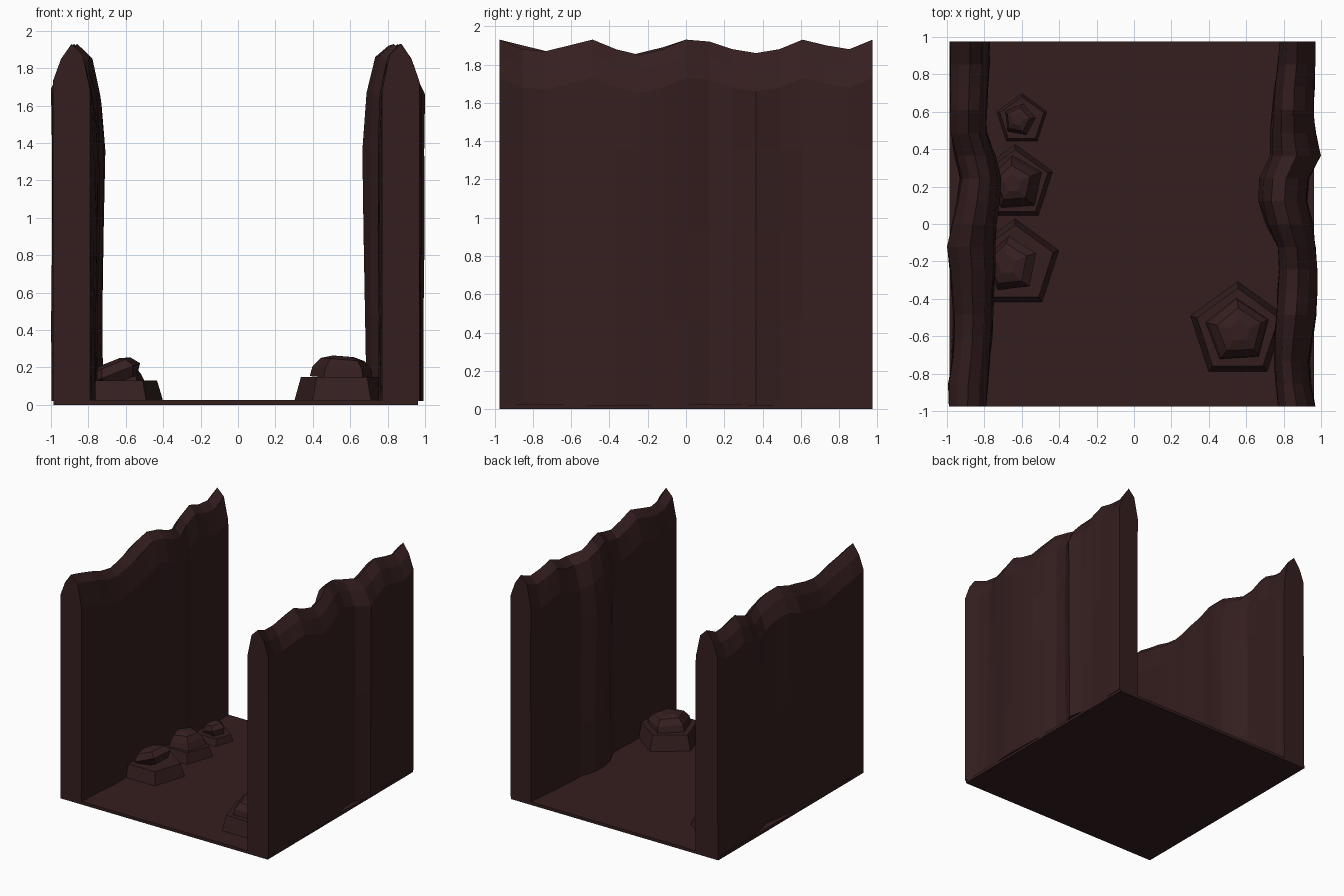
import bpy
import bmesh
import math
import random
from mathutils import Matrix, Vector

random.seed(4)
if "Cube" in bpy.data.objects:
    bpy.data.objects.remove(bpy.data.objects["Cube"], do_unlink=True)


def make_material(name, colour):
    mat = bpy.data.materials.new(name)
    mat.use_nodes = True
    mat.diffuse_color = colour
    bsdf = next(n for n in mat.node_tree.nodes if n.type == "BSDF_PRINCIPLED")
    bsdf.inputs["Base Color"].default_value = colour
    bsdf.inputs["Roughness"].default_value = 0.9
    return mat


stone = make_material("dark brown stone", (0.036, 0.0135, 0.0138, 1))


def finish(bm, name):
    bmesh.ops.recalc_face_normals(bm, faces=bm.faces)
    mesh = bpy.data.meshes.new(name)
    bm.to_mesh(mesh)
    bm.free()
    mesh.materials.append(stone)
    obj = bpy.data.objects.new(name, mesh)
    bpy.context.collection.objects.link(obj)


def skin(bm, loops):
    """Bridge equal closed loops of points and cap both ends."""
    rings = [[bm.verts.new(p) for p in loop] for loop in loops]
    for a, b in zip(rings, rings[1:]):
        for i in range(len(a)):
            k = (i + 1) % len(a)
            bm.faces.new((a[i], a[k], b[k], b[i]))
    bm.faces.new(rings[0][::-1])
    bm.faces.new(rings[-1])


# Floor slab
HALF = 0.975
FLOOR_TOP = 0.025
bm = bmesh.new()
bmesh.ops.create_cube(bm, size=1)
bmesh.ops.scale(bm, vec=(1.95, 2 * HALF, FLOOR_TOP), verts=bm.verts)
bmesh.ops.translate(bm, vec=(-0.012, 0, FLOOR_TOP / 2), verts=bm.verts)
finish(bm, "floor")

# Rock walls: a round-topped section swept along y, wandering in and out
LEVELS = (0.02, 0.47, 0.93, 1.36)
WEIGHTS = (0.8, 0.85, 0.95, 1.0)
CAP = ((0, -0.2), (0.22, -0.08), (0.5, 0), (0.8, -0.06), (1, -0.25))


def build_wall(name, side, outer, inner, ridge):
    """Outer, inner and ridge are distances in hundredths, front to back."""
    bm = bmesh.new()
    loops = []
    last = len(outer) - 1
    for i, (o, n, r) in enumerate(zip(outer, inner, ridge)):
        y = -HALF + 2 * HALF * i / last
        jitter = 0 if i in (0, last) else 0.006
        o, n, r = o / 100, n / 100, r / 100
        o_start, n_start = outer[0] / 100, inner[0] / 100

        def side_point(edge, start, level, weight):
            x = start + (edge - start) * weight
            return Vector((side * (x + random.uniform(-jitter, jitter)), y, level))

        points = [side_point(o, o_start, z, w) for z, w in zip(LEVELS, WEIGHTS)]
        shoulder = n_start + (n - n_start) * 0.75
        points += [Vector((side * (o + (shoulder - o) * t), y, r + dz)) for t, dz in CAP]
        points += [side_point(n, n_start, z, w)
                   for z, w in reversed(list(zip(LEVELS, WEIGHTS)))]
        loops.append(points)
    skin(bm, loops)
    finish(bm, name)


build_wall(
    "right_wall", 1,
    (97, 94, 93, 95, 97, 98, 98, 97, 95, 92, 93, 100, 97, 96, 96, 97, 97),
    (77, 76, 75, 75, 76, 77, 78, 77, 70, 66, 67, 73, 73, 74, 75, 77, 78),
    (193, 188, 187, 190, 193, 188, 185, 188, 193, 192, 188, 186, 188, 193, 190, 188, 193))
build_wall(
    "left_wall", -1,
    (99, 99, 97, 96, 96, 97, 98, 100, 97, 94, 92, 95, 98, 98, 98, 98, 98),
    (79, 78, 77, 76, 75, 75, 74, 74, 74, 72, 71, 74, 79, 79, 78, 77, 77),
    (193, 190, 187, 183, 181, 183, 186, 189, 193, 191, 186, 183, 187, 192, 188, 187, 193))


# Boulders: five-sided plinth with a tilted five-sided stone on top
def pentagon(radius, z, turn=0.0):
    return [Vector((radius * math.cos(a), radius * math.sin(a), z))
            for a in (math.pi / 2 + turn + math.tau * k / 5 for k in range(5))]


def build_boulder(name, x, y, radius, plinth, height, waist, tilt, turn):
    bm = bmesh.new()
    skin(bm, [pentagon(radius, 0.01), pentagon(radius * 0.85, plinth)])
    rise = height - plinth
    loops = [pentagon(radius * waist, 0, turn),
             pentagon(radius * 0.62, rise * 0.45, turn),
             pentagon(radius * 0.46, rise * 0.85, turn),
             pentagon(radius * 0.22, rise, turn)]
    lean = Matrix.Rotation(tilt, 3, "Y")
    base = Vector((0, 0, plinth - 0.01))
    skin(bm, [[lean @ p + base for p in loop] for loop in loops])
    bmesh.ops.translate(bm, vec=(x, y, 0), verts=bm.verts)
    finish(bm, name)


build_boulder("front_left_boulder", -0.635, -0.218, 0.25, 0.13, 0.25, 0.45, -0.38, 0.1)
build_boulder("middle_left_boulder", -0.635, 0.215, 0.215, 0.11, 0.23, 0.72, -0.1, 0.1)
build_boulder("back_left_boulder", -0.60, 0.557, 0.145, 0.08, 0.18, 0.5, -0.25, -0.2)
build_boulder("front_right_boulder", 0.555, -0.573, 0.27, 0.15, 0.27, 0.66, 0.08, 0.05)
